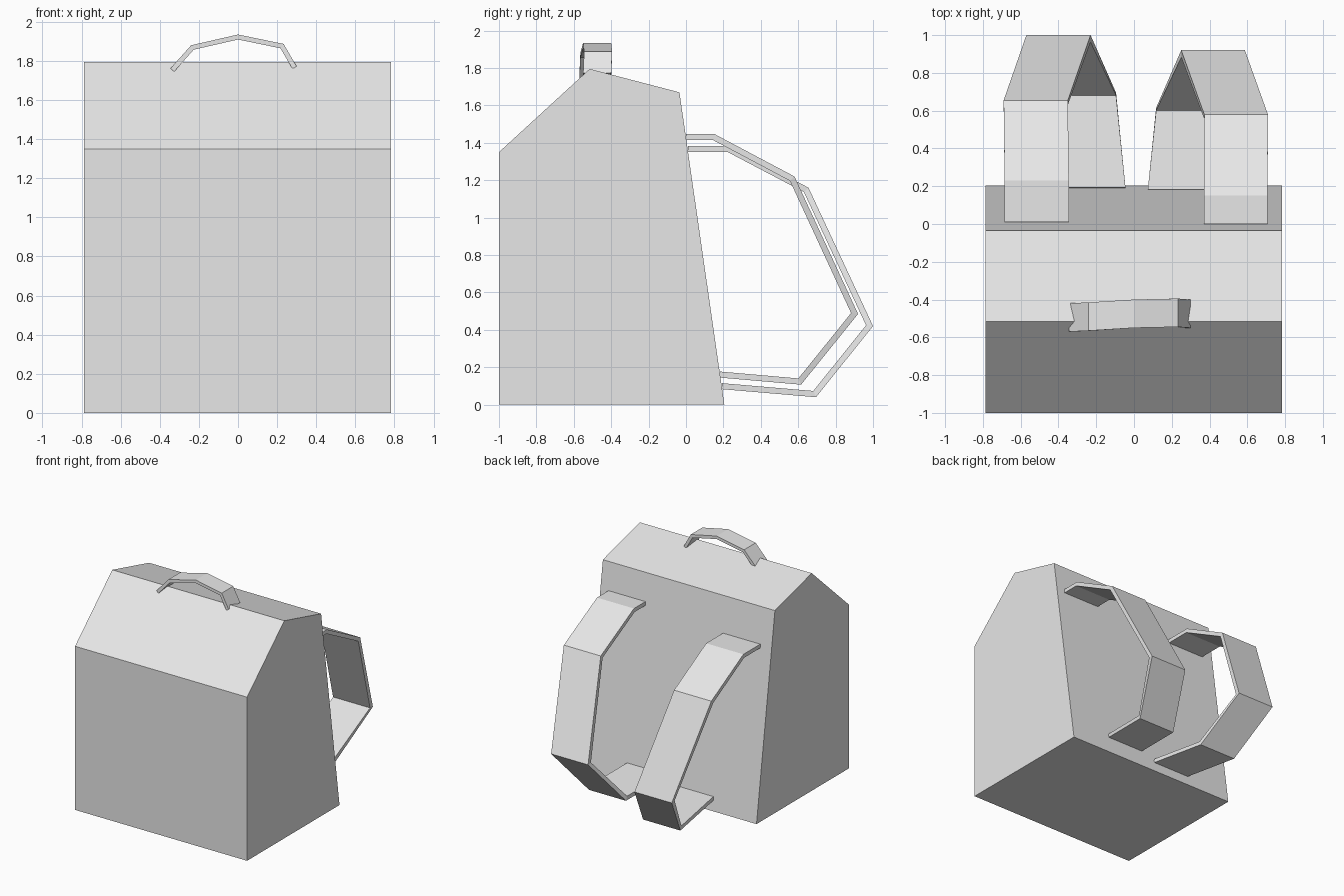
import bpy
import bmesh
from mathutils import Vector

cube = bpy.data.objects.get("Cube")
if cube:
    bpy.data.objects.remove(cube, do_unlink=True)

# One plain grey material
grey = bpy.data.materials.new("plain grey")
grey.use_nodes = True
color = (0.8, 0.8, 0.8, 1)
grey.diffuse_color = color
grey.node_tree.nodes["Principled BSDF"].inputs["Base Color"].default_value = color


def loft(name, rings):
    """Join matching closed rings of points and cap both ends."""
    bm = bmesh.new()
    rows = [[bm.verts.new(p) for p in ring] for ring in rings]
    for a, b in zip(rows, rows[1:]):
        for i in range(len(a)):
            j = (i + 1) % len(a)
            bm.faces.new((a[i], a[j], b[j], b[i]))
    bm.faces.new(rows[0])
    bm.faces.new(rows[-1])
    bmesh.ops.recalc_face_normals(bm, faces=bm.faces)
    mesh = bpy.data.meshes.new(name)
    bm.to_mesh(mesh)
    bm.free()
    mesh.materials.append(grey)
    obj = bpy.data.objects.new(name, mesh)
    bpy.context.collection.objects.link(obj)
    return obj


def inset_path(points, thickness):
    """Offset a path to the right of travel with mitred corners."""
    pts = [Vector(p) for p in points]
    normals = []
    for a, b in zip(pts, pts[1:]):
        d = (b - a).normalized()
        normals.append(Vector((d.y, -d.x)))
    normals = [normals[0]] + normals + [normals[-1]]
    result = []
    for p, m, n in zip(pts, normals, normals[1:]):
        result.append(p + (m + n) * thickness / (1 + m.dot(n)))
    return pts, result


def band(name, path, sides, width, thickness, place):
    """Flat ribbon along a bent path, shifted sideways at each bend."""
    outer, inner = inset_path(path, thickness)
    rings = []
    for o, i, s in zip(outer, inner, sides):
        rings.append([place(o, s), place(o, s + width), place(i, s + width), place(i, s)])
    return loft(name, rings)


# Bag body: five-sided side profile stretched across the width
profile = [(-1, 0), (0.205, 0), (-0.035, 1.67), (-0.515, 1.795), (-1, 1.35)]
loft("bag_body", [[(x, y, z) for y, z in profile] for x in (-0.787, 0.783)])


# Shoulder straps, each twisting inward towards the bottom
def on_back(p, side):
    return (side, p.x, p.y)


band("right_strap",
     [(0.01, 1.383), (0.23, 1.383), (0.655, 1.16), (1, 0.42), (0.695, 0.04), (0.19, 0.083)],
     [-0.685, -0.685, -0.69, -0.57, -0.435, -0.385], 0.34, 0.032, on_back)
band("left_strap",
     [(0, 1.448), (0.15, 1.448), (0.58, 1.22), (0.92, 0.485), (0.615, 0.107), (0.18, 0.145)],
     [0.37, 0.37, 0.372, 0.25, 0.117, 0.073], 0.337, 0.032, on_back)


# Carry handle arching over the ridge
def on_top(p, side):
    return (p.x, side, p.y)


band("carry_handle",
     [(-0.345, 1.762), (-0.24, 1.88), (0, 1.935), (0.233, 1.887), (0.3, 1.772)],
     [-0.57, -0.565, -0.55, -0.545, -0.55], 0.15, 0.025, on_top)
